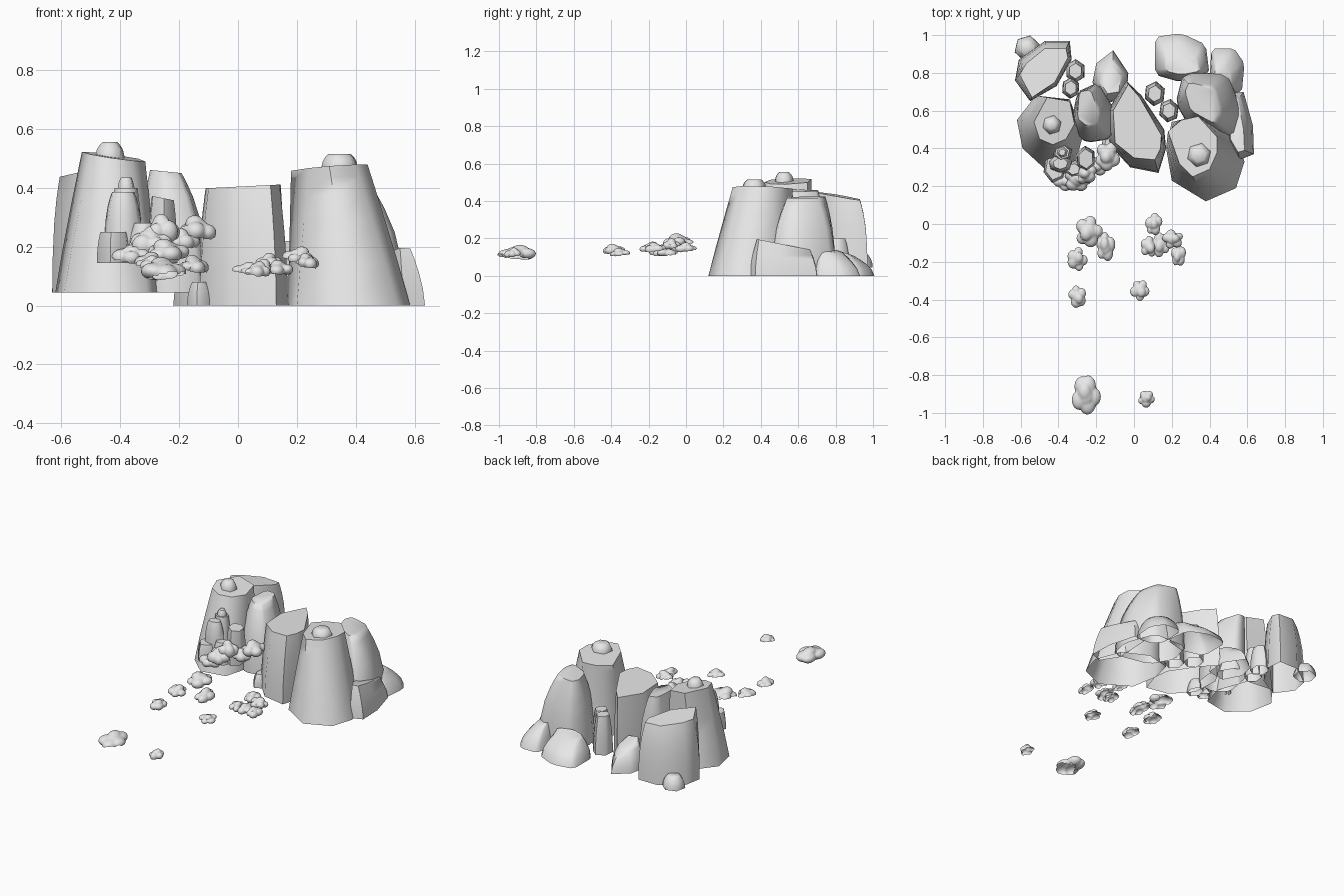
import bpy, bmesh, math, random
from mathutils import Vector

random.seed(4)
stone = bpy.data.materials.new("plain_grey")
stone.diffuse_color = (0.8, 0.8, 0.8, 1)


def finish(bm, name, angle):
    me = bpy.data.meshes.new(name)
    bm.to_mesh(me)
    bm.free()
    me.materials.append(stone)
    ob = bpy.data.objects.new(name, me)
    bpy.context.collection.objects.link(ob)
    bpy.ops.object.select_all(action='DESELECT')
    ob.select_set(True)
    bpy.context.view_layer.objects.active = ob
    bpy.ops.object.shade_smooth_by_angle(angle=math.radians(angle))
    return ob


def soften(pts):
    """Cut every corner of an outline."""
    out = []
    for i, (ax, ay) in enumerate(pts):
        bx, by = pts[(i + 1) % len(pts)]
        out += [(ax + (bx - ax) * t, ay + (by - ay) * t) for t in (.15, .85)]
    return out


def rock(name, z0, base, top, zt, gx=0, gy=0, p=1.4, soft=False):
    """Open-bottomed loft from a base outline to a tilted flat top."""
    if soft:
        base, top = soften(base), soften(top)
    bm = bmesh.new()
    n = len(base)
    cx = sum(q[0] for q in top) / n
    cy = sum(q[1] for q in top) / n
    rings = []
    for t in (0, 0.3, 0.6, 0.8, 0.92, 1):
        s = t ** p
        ring = []
        for (ax, ay), (bx, by) in zip(base, top):
            ze = zt + gx * (bx - cx) + gy * (by - cy)
            ring.append(bm.verts.new((ax + (bx - ax) * s, ay + (by - ay) * s, z0 + (ze - z0) * t)))
        rings.append(ring)
    for lo, hi in zip(rings, rings[1:]):
        for i in range(n):
            j = (i + 1) % n
            bm.faces.new((lo[i], lo[j], hi[j], hi[i]))
    bm.faces.new(rings[-1])
    return finish(bm, name, 62)


def oval(cx, cy, rx, ry, n, turn=0):
    return [(cx + rx * math.cos(turn + i * math.tau / n), cy + ry * math.sin(turn + i * math.tau / n))
            for i in range(n)]


def stump(name, x, y, rx, ry, z0, z1, k=0.6, n=6, turn=0.3, gx=0, gy=0, p=2.2):
    return rock(name, z0, oval(x, y, rx, ry, n, turn), oval(x, y, rx * k, ry * k, n, turn), z1, gx, gy, p)


def bush(name, x, y, z, rx, ry, h, lumps=5, side=1, cut=-.1):
    """Single lumpy skin, left open underneath and towards one side."""
    turn = random.uniform(0, 6)
    balls = [(Vector((0, 0, 0.2)), 0.6)]
    for i in range(lumps):
        a = turn + i * math.tau / lumps + random.uniform(-.25, .25)
        r = random.uniform(0.38, 0.55)
        balls.append((Vector((math.cos(a), math.sin(a), random.uniform(0, .35))) * (1 - r), r))
    balls.append((Vector((random.uniform(-.2, .2), random.uniform(-.2, .2), 0.5)), 0.45))
    bm = bmesh.new()
    bmesh.ops.create_icosphere(bm, subdivisions=4, radius=1)
    low = []
    for v in bm.verts:
        d = v.co.normalized()
        far = 0
        for c, r in balls:
            disc = d.dot(c) ** 2 - c.length_squared + r * r
            if disc > 0:
                far = max(far, d.dot(c) + math.sqrt(disc))
        v.co = d * far
        if v.co.z < cut + side * 0.2 * (v.co.y - v.co.x):
            low.append(v)
    bmesh.ops.delete(bm, geom=low, context='VERTS')
    for v in bm.verts:
        v.co = (x + v.co.x * rx, y + v.co.y * ry, z + v.co.z * h)
    return finish(bm, name, 60)


# Large cliffs
rock("right_cliff", 0,
     [(.17, .4), (.20, .23), (.38, .12), (.54, .19), (.585, .33), (.52, .5), (.36, .58), (.2, .54)],
     [(.18, .49), (.24, .32), (.31, .25), (.40, .29), (.44, .38), (.44, .46), (.34, .57), (.25, .55)],
     .47, .07, -.03, 1.05)
rock("middle_cliff", 0,
     [(-.04, .76), (-.14, .6), (-.13, .42), (-.02, .3), (.13, .27), (.17, .4), (.16, .5), (.04, .68)],
     [(-.03, .74), (-.11, .6), (-.10, .43), (.0, .35), (.11, .34), (.14, .4), (.145, .47), (.03, .67)],
     .405, .05, 0, 1.8)
rock("left_cliff", .045,
     [(-.62, .55), (-.59, .4), (-.47, .29), (-.31, .32), (-.27, .47), (-.34, .66), (-.52, .68)],
     [(-.53, .54), (-.50, .45), (-.43, .42), (-.36, .45), (-.315, .53), (-.34, .65), (-.46, .67)],
     .505, -.15, .05, 1.1)
rock("rear_left_cliff", .045,
     [(-.63, .76), (-.61, .87), (-.47, .97), (-.34, .97), (-.33, .87), (-.41, .73), (-.55, .65)][::-1],
     [(-.605, .79), (-.57, .85), (-.47, .93), (-.36, .93), (-.35, .88), (-.42, .75), (-.54, .67)][::-1],
     .425, -.05, -.15, 2.8)
rock("inner_left_cliff", .045,
     [(-.34, .5), (-.25, .43), (-.12, .45), (-.10, .6), (-.19, .75), (-.3, .7)],
     [(-.30, .56), (-.25, .52), (-.2, .53), (-.19, .6), (-.23, .71), (-.29, .7)], .455, -.1, 0, 2.6, True)
rock("inner_right_cliff", 0,
     [(.22, .64), (.3, .5), (.54, .45), (.575, .6), (.5, .80), (.26, .80)],
     [(.27, .7), (.30, .60), (.43, .53), (.45, .6), (.42, .72), (.29, .75)], .42, -.05, 0, 2.3, True)

# Caps on the cliffs
stump("right_cap", .345, .365, .065, .065, .455, .515, .6, 6, .3, 0, 0, 3)
stump("left_cap", -.435, .525, .052, .052, .49, .555, .5, 6, .3, 0, 0, 3)

# Low boulders at the sides and back
rock("right_boulder", 0,
     [(.49, .45), (.56, .34), (.635, .37), (.63, .52), (.58, .70), (.5, .7)],
     [(.51, .45), (.55, .38), (.585, .39), (.58, .5), (.55, .66), (.51, .67)], .17, 0, -.2, 1.6)
rock("rear_right_boulder", 0,
     [(.11, .79), (.25, .75), (.4, .79), (.38, .95), (.25, 1.01), (.11, .99)],
     [(.17, .81), (.25, .79), (.35, .81), (.33, .87), (.25, .89), (.17, .88)], .125, 0, -.3, 1.8, True)
rock("far_right_boulder", 0,
     [(.4, .76), (.45, .7), (.57, .69), (.585, .85), (.53, .93), (.41, .93)],
     [(.43, .75), (.46, .72), (.51, .72), (.51, .79), (.48, .83), (.43, .83)], .135, -.2, -.2, 1.6, True)
rock("rear_middle_boulder", 0,
     [(-.22, .75), (-.16, .64), (-.04, .66), (-.03, .8), (-.11, .92), (-.2, .85)],
     [(-.18, .75), (-.14, .69), (-.08, .7), (-.07, .78), (-.11, .82), (-.16, .80)], .14, 0, -.3, 1.9)
stump("rear_left_boulder", -.565, .93, .07, .07, .045, .12, .55)
stump("front_middle_boulder", -.13, .42, .045, .06, 0, .08, .6)

# Small stones in the gaps
for i, (x, y, r, h) in enumerate([(-.31, .81, .055, .2), (-.335, .72, .05, .24),
                                  (.11, .69, .058, .24), (.185, .6, .055, .22)]):
    stump(f"gap_stone_{i + 1}", x, y, r, r * 1.15, .045 * (i < 2), h, .65, 6, .5 + i)

# Ledge of small spires in front of the left cliff
stump("ledge_stone", -.42, .30, .062, .085, .145, .25, .8)
stump("ledge_spire", -.38, .38, .058, .055, .145, .40, .7)
stump("spire_cap", -.38, .38, .03, .03, .39, .435, .6)
stump("ledge_left_pillar", -.39, .32, .065, .05, .145, .385, .6, 7, .2, 0, 0, 4)
stump("ledge_right_pillar", -.255, .345, .055, .07, .145, .365, .75, 6, .6, -.2)
stump("ledge_front_stone", -.32, .29, .055, .05, .145, .28, .6)

# Bushes on the ledge and scattered in front
for i, (x, y, z, rx, ry, h) in enumerate([
        (-.30, .235, .20, .075, .065, .075), (-.36, .23, .155, .07, .055, .055),
        (-.26, .27, .24, .065, .06, .075), (-.14, .36, .245, .07, .08, .065),
        (-.19, .31, .21, .06, .055, .055),
        (-.24, -.04, .17, .075, .085, .06), (-.15, -.12, .125, .052, .08, .05),
        (-.30, -.185, .14, .055, .065, .045), (-.30, -.385, .13, .05, .06, .043),
        (.03, -.35, .115, .052, .057, .035), (.105, 0, .138, .047, .06, .043),
        (.08, -.12, .118, .047, .057, .043), (.14, -.11, .115, .05, .068, .043),
        (.205, -.08, .155, .057, .052, .048), (.235, -.165, .138, .042, .06, .043),
        (.065, -.925, .11, .045, .047, .043)]):
    bush(f"bush_{i + 1}", x, y, z, rx, ry, h)
bush("large_front_bush", -.255, -.905, .108, .08, .105, .06, 5, -1, -.25)
